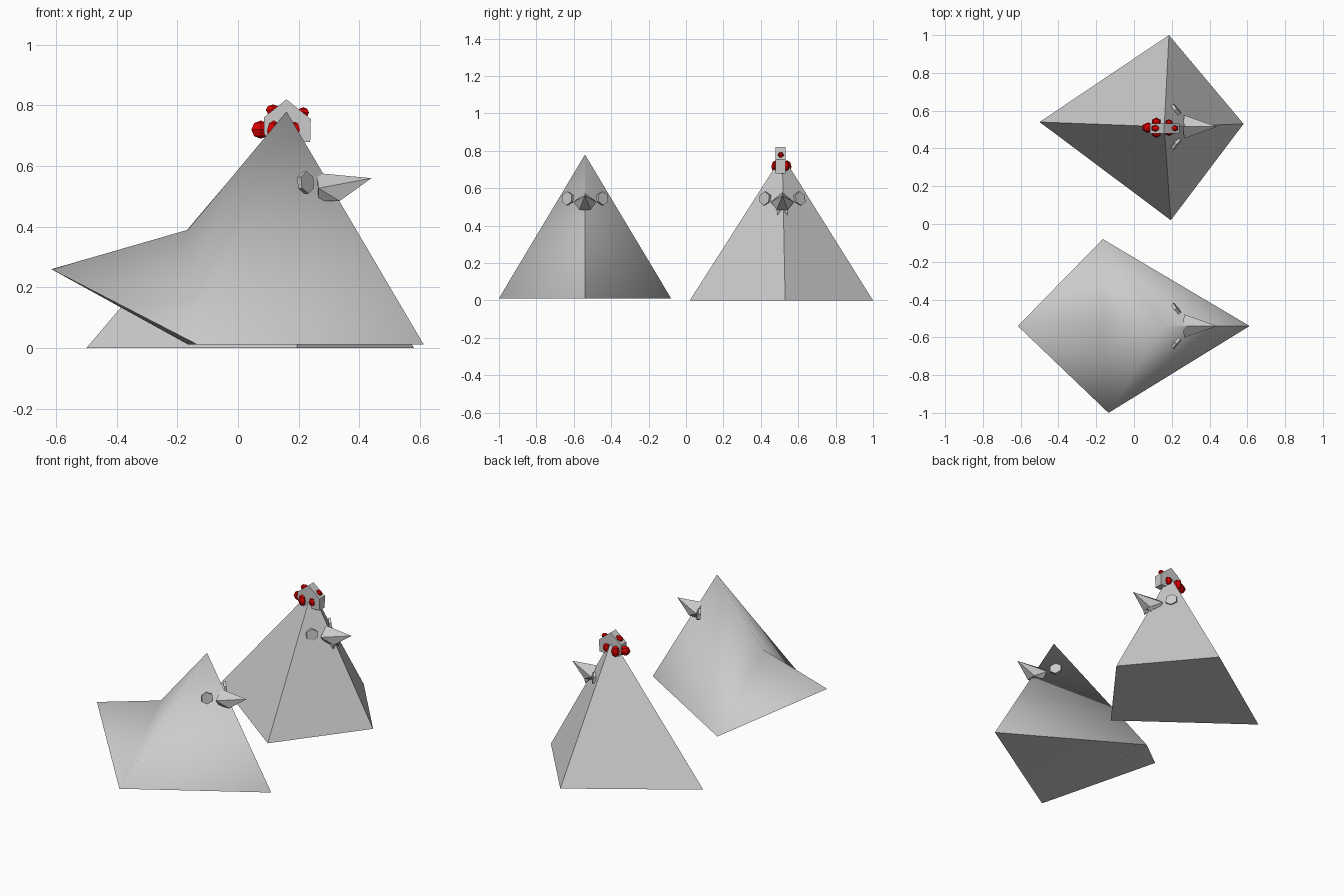
import bpy, bmesh, math
from mathutils import Vector

if "Cube" in bpy.data.objects:
    bpy.data.objects.remove(bpy.data.objects["Cube"])

red = bpy.data.materials.new("red")
red.diffuse_color = (0.7, 0.0, 0.0, 1)
red.use_nodes = True
red.node_tree.nodes["Principled BSDF"].inputs["Base Color"].default_value = red.diffuse_color


def make(name, verts, faces=None, mat=None):
    """Mesh from given faces, or the convex hull of the points."""
    bm = bmesh.new()
    vs = [bm.verts.new(v) for v in verts]
    if faces:
        for f in faces:
            bm.faces.new([vs[i] for i in f])
    else:
        r = bmesh.ops.convex_hull(bm, input=vs)
        junk = [g for g in set(r["geom_interior"] + r["geom_unused"]) if isinstance(g, bmesh.types.BMVert)]
        bmesh.ops.delete(bm, geom=junk, context='VERTS')
        bmesh.ops.dissolve_limit(bm, angle_limit=0.01, verts=bm.verts[:], edges=bm.edges[:])
    bmesh.ops.recalc_face_normals(bm, faces=bm.faces[:])
    me = bpy.data.meshes.new(name)
    bm.to_mesh(me)
    bm.free()
    ob = bpy.data.objects.new(name, me)
    bpy.context.collection.objects.link(ob)
    if mat:
        me.materials.append(mat)
    return ob


def face_parts(tag, cy):
    # Beak: tilted pentagonal cone with a flat underside
    pts = [(0.44, cy, 0.56), (0.26, cy, 0.577)]
    for s in (-1, 1):
        pts += [(0.265, cy + s * 0.062, 0.527), (0.335, cy + s * 0.03, 0.485),
                (0.265, cy + s * 0.03, 0.485)]
    make(tag + "_beak", pts)
    # Eyes: thin hexagonal discs
    for s, side in ((-1, "front"), (1, "back")):
        n = Vector((0.77, s * 0.62, 0.12))
        bpy.ops.mesh.primitive_cylinder_add(vertices=6, radius=0.037, depth=0.016,
                                            location=(0.223, cy + s * 0.092, 0.545))
        eye = bpy.context.object
        eye.name = f"{tag}_{side}_eye"
        eye.rotation_euler = n.to_track_quat('Z', 'Y').to_euler()


# Rear bird: plain four-sided pyramid
make("rear_body", [(-0.5, 0.54, 0), (0.195, 0.02, 0), (0.58, 0.53, 0), (0.185, 1.0, 0),
                   (0.16, 0.515, 0.775)])
face_parts("rear", 0.515)

# Wattles under the rear beak
for s in (-1, 1):
    y = 0.515 + s * 0.018
    make("wattle", [(0.30, y - 0.014, 0.49), (0.30, y + 0.014, 0.49), (0.335, y - 0.014, 0.49),
                    (0.335, y + 0.014, 0.49), (0.33, y + s * 0.008, 0.455)])

# Comb: faceted grey slab
profile = [(0.10, 0.68), (0.20, 0.69), (0.238, 0.68), (0.24, 0.755), (0.205, 0.78),
           (0.16, 0.82), (0.12, 0.785), (0.085, 0.76), (0.085, 0.71)]
make("comb", [(x, 0.505 + s * 0.026, z) for x, z in profile for s in (-1, 1)])

# Red lumps on the comb
lumps = [(0.075, 0.51, 0.72, 0.036, 0.028, 0.03), (0.115, 0.507, 0.785, 0.027, 0.018, 0.018),
         (0.215, 0.507, 0.776, 0.022, 0.016, 0.018)]
for s in (-1, 1):
    lumps += [(0.118, 0.51 + s * 0.03, 0.715, 0.026, 0.024, 0.035),
              (0.185, 0.51 + s * 0.026, 0.72, 0.022, 0.018, 0.028)]
for x, y, z, a, b, c in lumps:
    bpy.ops.mesh.primitive_uv_sphere_add(segments=6, ring_count=4, location=(x, y, z))
    ob = bpy.context.object
    ob.name = "comb_lump"
    ob.scale = (a, b, c)
    ob.data.materials.append(red)

# Front bird: pyramid with raised tail and a dip behind the neck
Y = -0.54
front = make("front_body",
             [(0.16, Y, 0.78), (0.612, Y, 0.012), (-0.135, -1.0, 0.012), (-0.165, -0.08, 0.012),
              (-0.615, Y, 0.26), (-0.165, Y, 0.39)],
             [(0, 2, 1), (0, 1, 3), (0, 5, 2), (0, 3, 5), (5, 4, 2), (5, 3, 4),
              (1, 2, 3), (2, 4, 3)])
bpy.ops.object.select_all(action='DESELECT')
front.select_set(True)
bpy.context.view_layer.objects.active = front
bpy.ops.object.shade_smooth_by_angle(angle=math.radians(84))
face_parts("front", Y)
